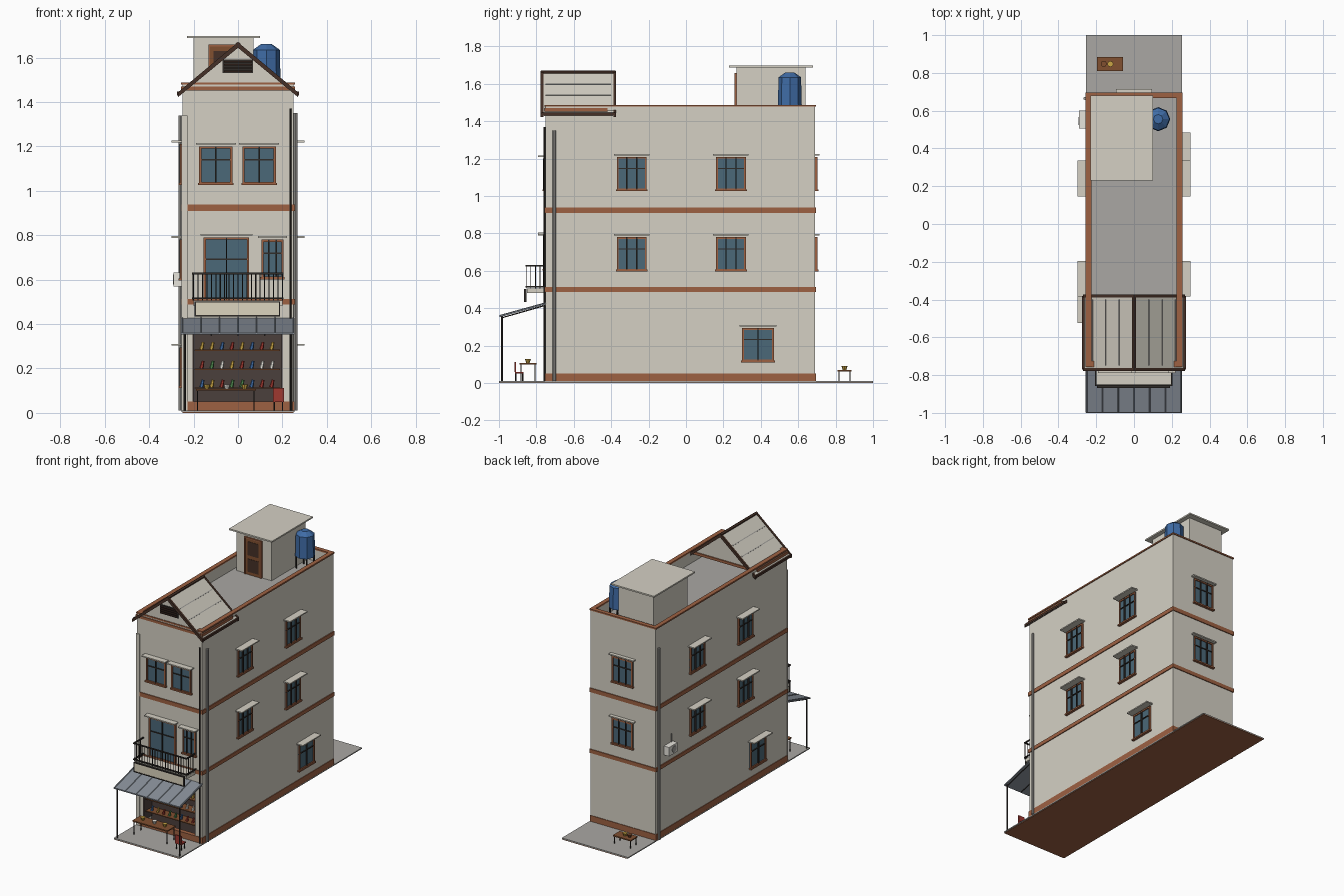
import bpy, bmesh, random
from math import radians, pi
from mathutils import Matrix, Vector

if "Cube" in bpy.data.objects:
    bpy.data.objects.remove(bpy.data.objects["Cube"])

random.seed(4)
COL = dict(wall=(.66, .63, .55), trim=(.34, .12, .055), glass=(.07, .14, .19), dark=(.03, .025, .022),
           slab=(.4, .39, .37), metal=(.24, .27, .31), blue=(.05, .15, .38), wood=(.22, .08, .03),
           inside=(.07, .05, .045), red=(.35, .04, .03), pipe=(.38, .37, .35), cream=(.72, .66, .52),
           roofwood=(.06, .03, .02), yellow=(.6, .38, .06), green=(.08, .25, .08), white=(.8, .78, .72))
MATS = {}
for n, c in COL.items():
    MATS[n] = bpy.data.materials.new(n)
    MATS[n].diffuse_color = (*c, 1)


def finish(name, bm, mat, M=None):
    if M:
        bm.transform(M)
    bmesh.ops.recalc_face_normals(bm, faces=bm.faces)
    me = bpy.data.meshes.new(name)
    bm.to_mesh(me)
    bm.free()
    me.materials.append(MATS[mat])
    ob = bpy.data.objects.new(name, me)
    bpy.context.collection.objects.link(ob)
    return ob


def boxes(name, mat, *bs, M=None):
    bm = bmesh.new()
    for x0, x1, y0, y1, z0, z1 in bs:
        T = Matrix.Translation(((x0 + x1) / 2, (y0 + y1) / 2, (z0 + z1) / 2))
        bmesh.ops.create_cube(bm, size=1, matrix=T @ Matrix.Diagonal((x1 - x0, y1 - y0, z1 - z0, 1)))
    return finish(name, bm, mat, M)


def rods(name, mat, r, *pairs, n=8, r2=None):
    bm = bmesh.new()
    for a, b in pairs:
        a, b = Vector(a), Vector(b)
        R = (b - a).to_track_quat('Z', 'Y').to_matrix().to_4x4()
        bmesh.ops.create_cone(bm, cap_ends=True, segments=n, radius1=r, radius2=r if r2 is None else r2,
                              depth=(b - a).length, matrix=Matrix.Translation((a + b) / 2) @ R)
    return finish(name, bm, mat)


def prism(name, mat, profile, axis, a, b):
    # profile in xz swept along y, or in yz swept along x
    bm = bmesh.new()
    put = (lambda p, t: (p[0], t, p[1])) if axis == 'y' else (lambda p, t: (t, p[0], p[1]))
    lo = [bm.verts.new(put(p, a)) for p in profile]
    hi = [bm.verts.new(put(p, b)) for p in profile]
    bm.faces.new(lo)
    bm.faces.new(hi)
    for i in range(len(lo)):
        j = (i + 1) % len(lo)
        bm.faces.new((lo[i], lo[j], hi[j], hi[i]))
    return finish(name, bm, mat)


def ring(name, mat, z0, z1, o, w=.03):
    # rectangular band around the building, standing out by o
    X, F, B = .25 + o, -.75 - o, .69 + o
    return boxes(name, mat, (-X, X, F, F + w, z0, z1), (-X, X, B - w, B, z0, z1),
                 (-X, -X + w, F + w, B - w, z0, z1), (X - w, X, F + w, B - w, z0, z1))


def window(name, M, w, z0, z1, bars=2, hood=.05, sill=True):
    # built facing -y with the wall at y = 0
    h = w / 2
    boxes(name + "_glass", "glass", (-h, h, -.005, .003, z0, z1), M=M)
    boxes(name + "_frame", "trim", (-h, -h + .01, -.012, .002, z0, z1), (h - .01, h, -.012, .002, z0, z1),
          (-h + .01, h - .01, -.012, .002, z1 - .01, z1), (-h + .01, h - .01, -.012, .002, z0, z0 + .01),
          *([(-h - .005, h + .005, -.018, .002, z0 - .004, z0 + .006)] if sill else []), M=M)
    zm = z0 + (z1 - z0) * .65
    xs = [-h + w * (i + 1) / (bars + 1) for i in range(bars)]
    boxes(name + "_grille", "dark", *[(x - .003, x + .003, -.014, -.004, z0, z1) for x in xs],
          (-h, h, -.011, -.004, zm - .003, zm + .003), M=M)
    if hood:
        boxes(name + "_hood", "wall", (-h - .015, h + .015, -hood, .002, z1 + .008, z1 + .016), M=M)


def face(x, y, deg):
    return Matrix.Translation((x, y, 0)) @ Matrix.Rotation(radians(deg), 4, 'Z')


# ground slab
boxes("ground_underside", "trim", (-.25, .25, -1, 1, 0, .004))
boxes("ground_slab", "slab", (-.255, .255, -1, 1, .004, .011))

# walls with a shop recess, flat roof and parapet
boxes("building_core", "wall", (-.25, .25, -.65, .69, .005, 1.395))
boxes("front_walls", "wall", (-.25, -.205, -.75, -.65, .005, .42), (.2, .25, -.75, -.65, .005, .42),
      (-.25, .25, -.75, -.65, .42, 1.395))
boxes("roof_deck", "slab", (-.228, .228, -.73, .67, 1.393, 1.4))
ring("parapet", "wall", 1.395, 1.48, 0, .022)
ring("parapet_cap", "trim", 1.478, 1.488, .006, .03)
ring("floor_band_lower", "trim", .487, .513, .006)
ring("floor_band_upper", "trim", .91, .938, .006)
ring("plinth", "trim", .008, .052, .004)
boxes("front_cornice", "trim", (-.257, .257, -.757, -.73, 1.452, 1.47),
      (.24, .257, -.73, -.42, 1.452, 1.47), (-.257, -.24, -.73, -.42, 1.452, 1.47))

# shop interior with shelves and bottles
boxes("shop_lining", "inside", (-.204, .199, -.66, -.648, .01, .42), (-.206, -.2, -.749, -.65, .05, .42),
      (.195, .201, -.749, -.65, .05, .42))
boxes("shop_shelves", "wood", *[(-.195, .19, -.735, -.66, z - .006, z) for z in (.115, .2, .285)])
goods = ["red", "blue", "yellow", "green", "white"]
bottles = {g: [] for g in goods}
for z in (.115, .2, .285):
    for i in range(8):
        x = -.165 + i * .045
        bottles[random.choice(goods)].append(((x, -.71, z), (x + .008, -.71, z + .034)))
for g, ps in bottles.items():
    if ps:
        rods("bottles_" + g, g, .01, *ps, n=6, r2=.006)

# side windows: two columns on both sides, plus one on each ground floor
for f, (z0, z1) in enumerate(((.6, .78), (1.03, 1.21))):
    for y in (-.29, .24):
        window(f"right_window_{f}", face(.25, y, 90), .16, z0, z1)
        window(f"left_window_{f}", face(-.25, y, -90), .16, z0, z1)
    window(f"back_window_{f}", face(0, .69, 180), .16, z0, z1, hood=.025)
window("right_ground_window", face(.25, .385, 90), .17, .115, .295, 1)
window("left_ground_window", face(-.25, -.425, -90), .17, .115, .295, 1)

# front windows and balcony door
for x in (-.1, .095):
    window("front_top_window", face(x, -.75, 0), .15, 1.03, 1.2, 1, .04)
window("balcony_door", face(-.052, -.75, 0), .205, .51, .79, 1, .04, False)
window("balcony_window", face(.155, -.75, 0), .1, .605, .78, 2, .04)

# balcony with railing
boxes("balcony_slab", "wall", (-.2, .2, -.85, -.75, .482, .505))
boxes("balcony_rails", "dark", *[b for z in (.512, .623) for b in (
    (-.207, .205, -.858, -.85, z, z + .008), (-.207, -.199, -.85, -.75, z, z + .008),
    (.197, .205, -.85, -.75, z, z + .008))])
bars = [(-.2 + .4 * i / 20, -.854) for i in range(21)]
bars += [(s, y) for s in (-.203, .201) for y in (-.83, -.805, -.78)]
rods("balcony_bars", "dark", .0025, *[((x, y, .505), (x, y, .625)) for x, y in bars], n=5)

# blank sign board
boxes("sign_board", "cream", (-.19, .185, -.864, -.854, .438, .498))
boxes("sign_frame", "dark", (-.195, .19, -.867, -.853, .434, .44), (-.195, .19, -.867, -.853, .496, .502),
      (-.195, -.19, -.867, -.853, .44, .496), (.185, .19, -.867, -.853, .44, .496))

# shop canopy on two posts
prism("canopy_sheet", "metal", [(-.998, .36), (-.75, .428), (-.75, .42), (-.998, .352)], 'x', -.258, .254)
rods("canopy_ribs", "metal", .003, *[((x, -.996, .361), (x, -.75, .429))
                                     for x in [-.25 + .0833 * i for i in range(7)]], n=4)
rods("canopy_rafters", "dark", .003, *[((x, -.985, .349), (x, -.75, .416)) for x in (-.24, -.12, 0, .12, .24)], n=4)
rods("canopy_posts", "dark", .005, *[((x, -.983, .01), (x, -.983, .356)) for x in (-.24, .24)])

# drain pipes
rods("drain_pipes", "pipe", .009, ((.259, -.705, .01), (.259, -.705, 1.35)), ((-.259, .665, .01), (-.259, .665, 1.34)))
rods("front_downpipe", "dark", .005, ((.236, -.757, .01), (.236, -.757, 1.37)))
boxes("front_pilaster", "wall", (-.255, -.228, -.757, -.75, .01, 1.34))

# wall cooling unit
boxes("cooling_unit", "white", (-.29, -.25, .505, .6, .57, .632))
rods("cooling_fan", "pipe", .022, ((-.293, .545, .601), (-.288, .545, .601)), n=12)
rods("cooling_pipe", "pipe", .003, ((-.254, .52, .63), (-.254, .52, .69)), n=6)

# front gable roof
chevron = [(-.27, 1.44), (0, 1.665), (.27, 1.44), (.27, 1.428), (0, 1.65), (-.27, 1.428)]
gable = [(-.235, 1.46), (0, 1.65), (.235, 1.46)]
prism("gable_roof", "wall", chevron, 'y', -.765, -.385)
trim = [(x, z + (.004 if i < 3 else -.006)) for i, (x, z) in enumerate(chevron)]
prism("front_bargeboard", "roofwood", trim, 'y', -.777, -.762)
prism("back_bargeboard", "roofwood", trim, 'y', -.388, -.374)
prism("gable_front_wall", "wall", gable, 'y', -.752, -.735)
prism("gable_back_wall", "wall", gable, 'y', -.415, -.4)
boxes("gable_tie_beam", "trim", (-.24, .24, -.41, -.393, 1.46, 1.478))
boxes("eave_trim", "roofwood", *[(s * .268 - .006, s * .268 + .006, -.77, -.38, 1.43, 1.446) for s in (-1, 1)])
rods("ridge_cap", "roofwood", .012, ((0, -.775, 1.658), (0, -.376, 1.658)), n=6)
rods("roof_ribs", "slab", .004, *[((s * x, -.75, 1.665 - x * .833), (s * x, -.4, 1.665 - x * .833))
                                  for s in (-1, 1) for x in (.08, .15, .22)], n=4)
boxes("gable_vent", "dark", (-.07, .068, -.758, -.75, 1.53, 1.592))
boxes("vent_slats", "roofwood", *[(-.064, .062, -.766, -.756, 1.536 + .014 * i, 1.542 + .014 * i) for i in range(4)])

# stair room on the roof
boxes("stair_room", "wall", (-.2, .07, .27, .64, 1.395, 1.69))
boxes("stair_room_roof", "wall", (-.23, .1, .23, .68, 1.688, 1.698))
boxes("stair_door", "wood", (-.125, -.01, .262, .272, 1.4, 1.65))
boxes("stair_door_frame", "trim", (-.133, -.125, .258, .272, 1.4, 1.658), (-.01, -.002, .258, .272, 1.4, 1.658),
      (-.125, -.01, .258, .272, 1.65, 1.658))
boxes("stair_door_panels", "roofwood", (-.11, -.025, .26, .264, 1.42, 1.51), (-.11, -.025, .26, .264, 1.535, 1.63))

# water tank on legs
rods("water_tank", "blue", .064, ((.128, .555, 1.485), (.128, .555, 1.635)), n=8, r2=.06)
rods("tank_lid", "blue", .06, ((.128, .555, 1.635), (.128, .555, 1.66)), n=8, r2=.025)
rods("tank_legs", "dark", .005, *[((.128 + a, .555 + b, 1.4), (.128 + a, .555 + b, 1.487))
                                  for a in (-.04, .04) for b in (-.04, .04)], n=6)


# tables in front and behind
def table(name, x0, x1, y0, y1, z, bowls):
    boxes(name + "_top", "wood", (x0, x1, y0, y1, z - .008, z))
    rods(name + "_legs", "dark", .003, *[((x, y, .01), (x, y, z - .005)) for x in (x0 + .008, x1 - .008)
                                         for y in (y0 + .008, y1 - .008)], n=6)
    for i, (x, g) in enumerate(bowls):
        y = (y0 + y1) / 2
        rods(f"{name}_bowl_{i}", g, .009, ((x, y, z), (x, y, z + .02)), n=8, r2=.016)


table("shop_table", -.19, .08, -.89, -.8, .108, [(-.14, "yellow"), (-.05, "white"), (.03, "yellow")])
table("yard_table", -.195, -.057, .81, .885, .07, [(-.16, "wood"), (-.125, "yellow")])

# red chair
boxes("chair", "red", (.158, .206, -.915, -.868, .05, .058), (.158, .206, -.917, -.909, .058, .112))
rods("chair_legs", "dark", .003, *[((x, y, .01), (x, y, .052)) for x in (.163, .201) for y in (-.91, -.873)], n=6)

for m in bpy.data.materials:
    if m.users and not m.is_grease_pencil:
        m.use_nodes = True
        m.node_tree.nodes["Principled BSDF"].inputs["Base Color"].default_value = m.diffuse_color
